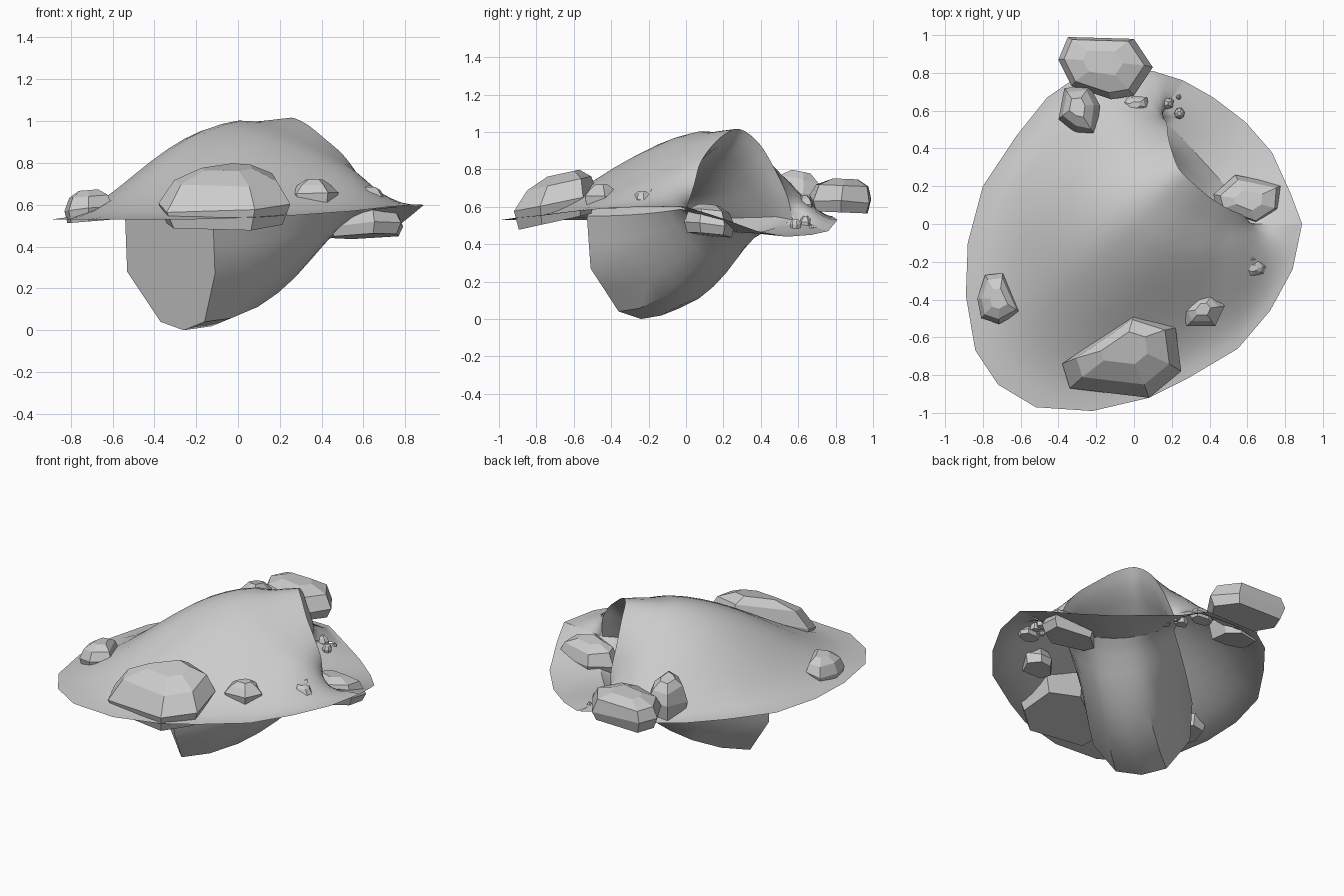
import bpy, bmesh, math, random
from mathutils import Vector as V

if "Cube" in bpy.data.objects:
    bpy.data.objects.remove(bpy.data.objects["Cube"])

random.seed(11)


def finish(name, bm, smooth=None):
    me = bpy.data.meshes.new(name)
    bm.to_mesh(me)
    bm.free()
    ob = bpy.data.objects.new(name, me)
    bpy.context.collection.objects.link(ob)
    if smooth:
        bpy.ops.object.select_all(action='DESELECT')
        ob.select_set(True)
        bpy.context.view_layer.objects.active = ob
        bpy.ops.object.shade_smooth_by_angle(angle=math.radians(smooth))
    return ob


def resample(pts, n, curved=True):
    """n points along a control polyline, optionally as a Catmull-Rom curve"""
    p = [V(q) for q in pts]
    out = []
    for i in range(n):
        s = i / (n - 1) * (len(p) - 1)
        k = min(int(s), len(p) - 2)
        t = s - k
        b, c = p[k], p[k + 1]
        if not curved:
            out.append(b.lerp(c, t))
            continue
        a = p[k - 1] if k else b * 2 - c
        d = p[k + 2] if k + 2 < len(p) else c * 2 - b
        out.append(0.5 * (2 * b + (c - a) * t + (2 * a - 5 * b + 4 * c - d) * t * t
                          + (3 * b - a - 3 * c + d) * t ** 3))
    return out


def loft(bm, rows, closed=False):
    vs = [[bm.verts.new(p) for p in r] for r in rows]
    n = len(rows[0])
    for a, b in zip(vs, vs[1:]):
        for i in range(n if closed else n - 1):
            j = (i + 1) % n
            bm.faces.new((a[i], a[j], b[j], b[i]))
    return vs


# Control curves: mouth arch, mouth floor, rim of the ground behind and before the mouth
arch = [(.14, .57, .53), (.172, .54, .66), (.18, .47, .81), (.2, .39, .94), (.24, .29, 1.015),
        (.32, .21, .99), (.41, .135, .92), (.51, .075, .83), (.58, .045, .72), (.61, 0, .58)]
sill = [(.14, .57, .53), (.25, .46, .48), (.35, .35, .46), (.45, .24, .47), (.55, .12, .51),
        (.61, 0, .58)]
back_rim = [(.26, .76, .47), (.1, .81, .53), (-.3, .78, .55), (-.46, .67, .55), (-.62, .47, .54),
            (-.8, .2, .53), (-.88, -.1, .53), (-.89, -.38, .53), (-.84, -.67, .53),
            (-.72, -.85, .53), (-.52, -.97, .53), (-.22, -.99, .53), (.08, -.92, .54),
            (.28, -.82, .55), (.55, -.66, .57), (.72, -.46, .59), (.84, -.24, .6), (.89, 0, .6)]
front_rim = [(.26, .76, .47), (.42, .67, .45), (.59, .54, .44), (.73, .38, .47), (.83, .16, .55),
             (.89, 0, .6)]

# Ground: mound swept back from the arch, plus flat apron before the mouth
bm = bmesh.new()
n = 35
top, rim = resample(arch, n), resample(back_rim, n, False)
rows = []
for r in range(15):
    k = r / 14
    f = (1 + math.cos(math.pi * k ** 1.3)) / 2 - .035 * math.exp(-((k - .12) / .06) ** 2)
    row = []
    for i, (a, b) in enumerate(zip(top, rim)):
        p = a.lerp(b, k)
        west = math.exp(-((i - 12) / 5) ** 2) - math.exp(-((i - 24) / 4) ** 2)
        p.z = b.z + (a.z - b.z) * f + .04 * west * math.sin(math.pi * k) ** 2
        row.append(p)
    rows.append(row)
loft(bm, rows)
inner, outer = resample(sill, 11), resample(front_rim, 11, False)
loft(bm, [[a.lerp(b, k / 4) for a, b in zip(inner, outer)] for k in range(5)])
bmesh.ops.remove_doubles(bm, verts=bm.verts, dist=0.002)
bmesh.ops.recalc_face_normals(bm, faces=bm.faces)
if sum(f.normal.z * f.calc_area() for f in bm.faces) < 0:
    bmesh.ops.reverse_faces(bm, faces=bm.faces)
finish("ground_mound", bm, 50)

# Tunnel: mouth ring lofted down to a closed faceted end
end_low = [(-.54, -.1, .54), (-.53, -.11, .28), (-.37, -.14, .04), (-.26, -.24, 0),
           (-.16, -.36, .04), (-.11, -.51, .27), (-.12, -.53, .55)]
end_top = [end_low[0], (-.48, -.17, .63), (-.33, -.32, .68), (-.2, -.45, .63), end_low[-1]]
mouth = top + resample(sill, 13)[-2:0:-1]
end = resample(end_top, n) + resample(end_low, 13, False)[-2:0:-1]
mid = sum(mouth, V()) / len(mouth)
rows = []
for t in (0, .04, .1, .2, .32, .45, .6, .8, 1):
    g = 1 - (1 - t) ** 2
    shrink = .1 * min(1, t * 10) * (1 - t)
    row = []
    for a, b in zip(mouth, end):
        a2 = a.lerp(mid, shrink)
        p = a2.lerp(b, t)
        p.z = a2.z + (b.z - a2.z) * g
        row.append(p)
    rows.append(row)
bm = bmesh.new()
vs = loft(bm, rows, True)
bm.faces.new(vs[-1])
bmesh.ops.recalc_face_normals(bm, faces=bm.faces)
bmesh.ops.reverse_faces(bm, faces=bm.faces)
finish("tunnel", bm, 40)


# Rocks: convex hulls of a footprint stacked at four heights, leaning with the slope
def rock(name, x0, x1, y0, y1, z0, z1, foot=None, top_scale=.72, slope=(0, 0), peak=(0, 0)):
    if not foot:
        m = random.choice((6, 7))
        ph = random.random() * 6
        foot = [(math.cos(ph + math.tau * i / m) * random.uniform(.85, 1.1),
                 math.sin(ph + math.tau * i / m) * random.uniform(.85, 1.1)) for i in range(m)]
    lo = [min(q[i] for q in foot) for i in (0, 1)]
    hi = [max(q[i] for q in foot) for i in (0, 1)]
    c = V(((x0 + x1) / 2, (y0 + y1) / 2))
    w, d = x1 - x0, y1 - y0
    pts = [V((x0 + (x - lo[0]) * w / (hi[0] - lo[0]),
              y0 + (y - lo[1]) * d / (hi[1] - lo[1]))) - c for x, y in foot]
    bm = bmesh.new()
    h = z1 - z0
    for p in pts:
        mid_h = .4 + random.uniform(-.12, .12)
        for s, z, k in ((.88, 0, 0), (1, mid_h, 0), (top_scale, .8, .5), (top_scale * .5, 1, 1)):
            q = c + p * s + V((peak[0] * w, peak[1] * d)) * k
            lean = slope[0] * (q.x - c.x) + slope[1] * (q.y - c.y)
            bm.verts.new((q.x, q.y, z0 + h * z + lean))
    bmesh.ops.convex_hull(bm, input=bm.verts)
    bmesh.ops.delete(bm, geom=[v for v in bm.verts if not v.link_faces], context='VERTS')
    bmesh.ops.dissolve_limit(bm, angle_limit=math.radians(14), verts=bm.verts, edges=bm.edges)
    bmesh.ops.recalc_face_normals(bm, faces=bm.faces)
    finish(name, bm)


rock("front_boulder", -.38, .25, -.92, -.48, .52, .77,
     [(-.38, -.74), (-.26, -.63), (0, -.48), (.22, -.55), (.25, -.78), (.08, -.92), (-.34, -.87)],
     .78, (0, .22), (.02, .1))
rock("back_boulder", -.4, .1, .66, 1, .57, .75,
     [(-.4, .87), (-.35, .99), (-.18, 1), (0, .98), (.1, .83), (0, .68), (-.12, .66), (-.33, .73)],
     .85, (0, -.04), (-.03, .06))
rock("back_left_rock", -.4, -.18, .46, .73, .57, .79,
     [(-.39, .56), (-.36, .72), (-.23, .73), (-.18, .63), (-.2, .47), (-.3, .49)],
     .75, (.1, -.2), (-.05, .08))
rock("mouth_rock", .42, .79, -.01, .26, .45, .61,
     [(.43, .16), (.54, .26), (.78, .21), (.77, .08), (.65, 0), (.45, .08)], .8, (.04, -.1))
rock("left_rock", -.83, -.6, -.53, -.26, .52, .67,
     [(-.82, -.4), (-.78, -.28), (-.69, -.27), (-.6, -.47), (-.71, -.53), (-.8, -.5)], .8, (.08, 0))
rock("front_right_rock", .25, .48, -.54, -.36, .59, .72,
     [(.25, -.46), (.33, -.37), (.42, -.36), (.48, -.43), (.43, -.53), (.28, -.53)], .7)

# Pebbles: x, y, z, half width, half depth, half height
pebbles = [(.63, -.235, .65, .07, .05, .035), (.605, -.14, .68, .035, .035, .025),
           (.62, -.18, .67, .03, .03, .025), (.55, -.2, .66, .015, .015, .015),
           (.005, .63, .62, .075, .05, .04), (.165, .64, .52, .045, .035, .03),
           (.24, .585, .51, .028, .03, .025), (.235, .672, .49, .015, .013, .015)]
for i, (x, y, z, a, b, h) in enumerate(pebbles):
    rock(f"pebble_{i + 1}", x - a, x + a, y - b, y + b, z - h, z + h)
